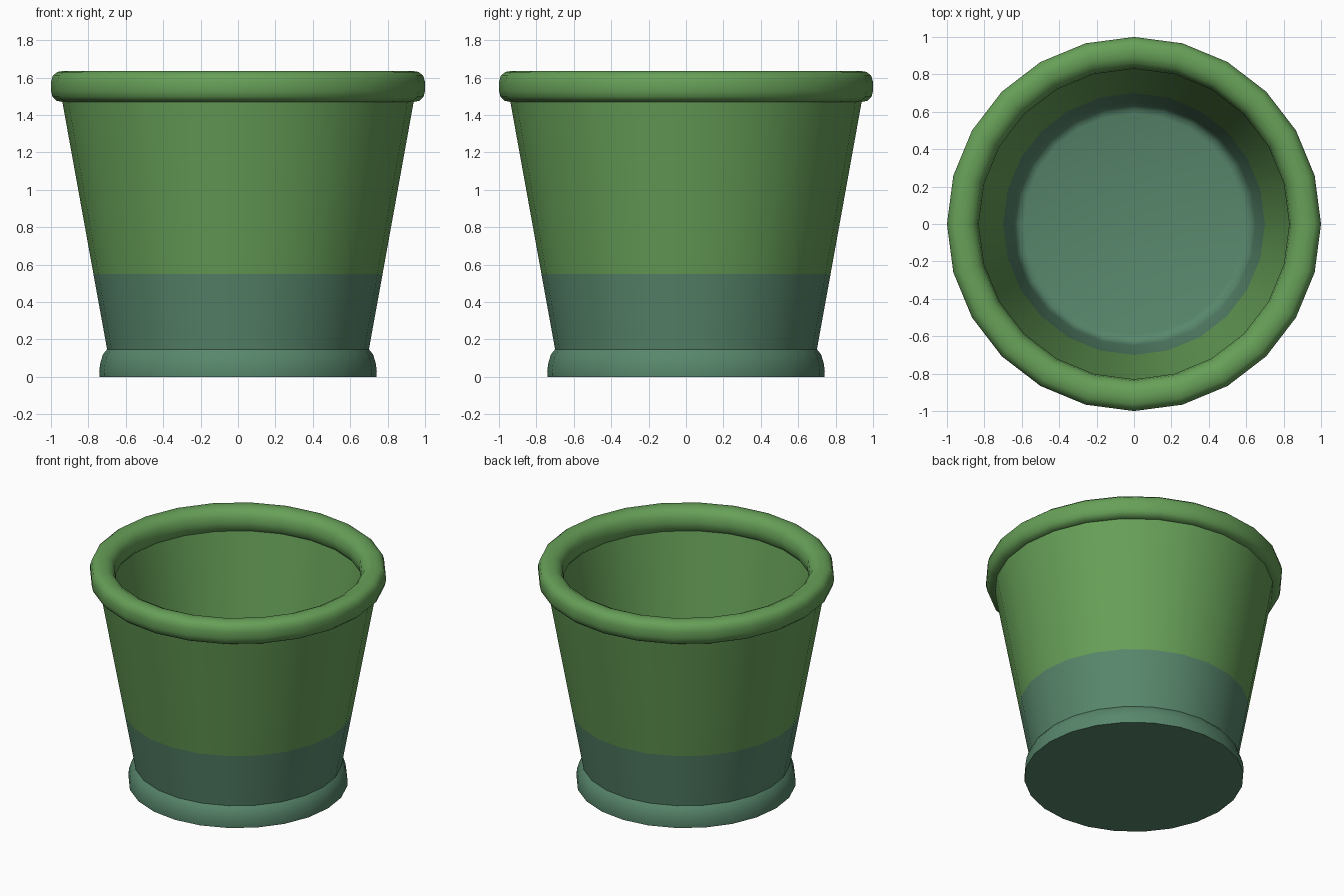
import bpy, bmesh, math

if "Cube" in bpy.data.objects:
    bpy.data.objects.remove(bpy.data.objects["Cube"])

SIDES = 24


def material(name, rgb):
    m = bpy.data.materials.new(name)
    m.diffuse_color = (*rgb, 1)
    m.use_nodes = True
    m.node_tree.nodes["Principled BSDF"].inputs["Base Color"].default_value = m.diffuse_color
    return m


def lathe(name, profile, mat):
    """Spin (radius, height) points round z; radius 0 becomes a centre point."""
    bm = bmesh.new()
    rings = []
    for r, z in profile:
        if r == 0:
            rings.append([bm.verts.new((0, 0, z))] * SIDES)
        else:
            rings.append([bm.verts.new((r * math.cos(2 * math.pi * i / SIDES),
                                        r * math.sin(2 * math.pi * i / SIDES), z))
                          for i in range(SIDES)])
    for lo, hi in zip(rings, rings[1:]):
        for i in range(SIDES):
            j = (i + 1) % SIDES
            bm.faces.new(list(dict.fromkeys((lo[i], lo[j], hi[j], hi[i]))))
    me = bpy.data.meshes.new(name)
    bm.to_mesh(me)
    bm.free()
    me.materials.append(mat)
    ob = bpy.data.objects.new(name, me)
    bpy.context.collection.objects.link(ob)
    bpy.ops.object.select_all(action='DESELECT')
    ob.select_set(True)
    bpy.context.view_layer.objects.active = ob
    bpy.ops.object.shade_smooth_by_angle(angle=math.radians(40))
    return ob


green = material("leaf_green", (0.136, 0.352, 0.098))
teal = material("muted_teal", (0.098, 0.242, 0.150))

# Base: underside, bulging foot, lower wall, then inside wall and rounded floor
lathe("pot_base", [(0, 0), (0.74, 0), (0.742, 0.03), (0.736, 0.075), (0.722, 0.12),
                   (0.70, 0.147), (0.773, 0.55)], teal)
lathe("pot_floor", [(0.70, 0.55), (0.65, 0.25), (0.64, 0.215), (0.62, 0.19),
                    (0.59, 0.18), (0, 0.18)], teal)

# Upper wall, outside and inside
lathe("outer_wall", [(0.773, 0.55), (0.94, 1.475)], green)
lathe("inner_wall", [(0.858, 1.48), (0.70, 0.55)], green)

# Rolled rim, overhanging both sides of the wall
lathe("rim", [(0.855, 1.47), (0.94, 1.47), (0.97, 1.476), (0.992, 1.497), (1.0, 1.53),
              (1.0, 1.575), (0.99, 1.61), (0.965, 1.63), (0.93, 1.636), (0.895, 1.634),
              (0.86, 1.617), (0.838, 1.585), (0.83, 1.54), (0.835, 1.495),
              (0.855, 1.47)], green)
